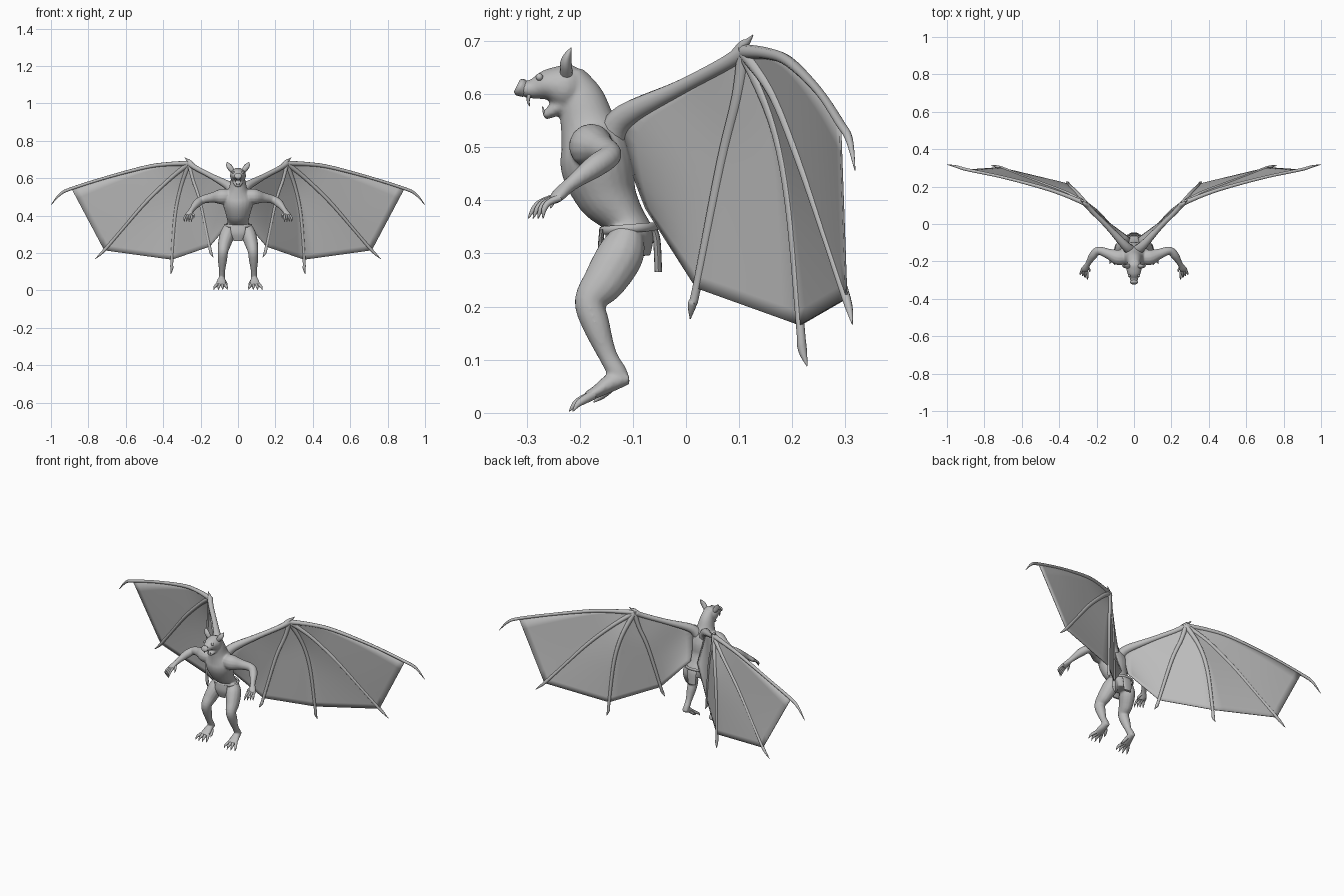
import bpy, bmesh, math
from mathutils import Vector

if "Cube" in bpy.data.objects:
    bpy.data.objects.remove(bpy.data.objects["Cube"])

grey = bpy.data.materials.new("plain grey")
grey.diffuse_color = (0.5, 0.5, 0.5, 1)
grey.use_nodes = True
grey.node_tree.nodes["Principled BSDF"].inputs["Base Color"].default_value = grey.diffuse_color


def spline(pts, n=6):
    """Catmull-Rom through tuples of any length."""
    out = []
    for i in range(len(pts) - 1):
        a, b, c, d = (pts[max(i - 1, 0)], pts[i], pts[i + 1], pts[min(i + 2, len(pts) - 1)])
        for k in range(n):
            t = k / n
            out.append([0.5 * (2 * q + (r - p) * t + (2 * p - 5 * q + 4 * r - s) * t * t
                               + (3 * q - p - 3 * r + s) * t ** 3)
                        for p, q, r, s in zip(a, b, c, d)])
    out.append(list(pts[-1]))
    return out


def tube(bm, pts, sides=14, both=False, up=(1, 0, 0), n=5):
    """Closed tube; points are (x, y, z, radius) or (x, y, z, radius along 'up', other radius)."""
    pts = [p if len(p) == 5 else (*p, p[3]) for p in pts]
    for s in ((1, -1) if both else (1,)):
        path = spline(pts, n)
        pos = [Vector((s * p[0], p[1], p[2])) for p in path]
        rings = []
        for i, p in enumerate(path):
            t = (pos[min(i + 1, len(pos) - 1)] - pos[max(i - 1, 0)]).normalized()
            u = Vector((s * up[0], up[1], up[2]))
            u = (u - t * u.dot(t)).normalized()
            v = t.cross(u)
            ru, rv = max(p[3], 0.0008), max(p[4], 0.0008)
            rings.append([bm.verts.new(pos[i] + u * ru * math.cos(a) + v * rv * math.sin(a))
                          for a in (2 * math.pi * k / sides for k in range(sides))])
        for r, q in zip(rings, rings[1:]):
            for k in range(sides):
                bm.faces.new((r[k], r[(k + 1) % sides], q[(k + 1) % sides], q[k]))
        bm.faces.new(rings[0][::-1])
        bm.faces.new(rings[-1])


def finish(name, bm, angle=50):
    bmesh.ops.recalc_face_normals(bm, faces=bm.faces)
    me = bpy.data.meshes.new(name)
    bm.to_mesh(me)
    bm.free()
    me.materials.append(grey)
    me.shade_smooth()
    me.set_sharp_from_angle(angle=math.radians(angle))
    ob = bpy.data.objects.new(name, me)
    bpy.context.collection.objects.link(ob)
    return ob


# Body: torso, neck, head, jaw, arms and legs fused by a voxel remesh
bm = bmesh.new()
tube(bm, [(0, -.215, .64, .028, .022), (0, -.198, .595, .038, .042), (0, -.185, .545, .05, .052),
          (0, -.172, .50, .08, .065), (0, -.165, .46, .08, .069), (0, -.148, .41, .066, .058),
          (0, -.117, .365, .056, .04), (0, -.107, .335, .064, .046), (0, -.105, .295, .045, .038)], 24)
tube(bm, [(0, -.185, .61, .022, .025), (0, -.222, .613, .042, .043), (0, -.258, .617, .037, .031),
          (0, -.287, .61, .024, .019), (0, -.308, .61, .019, .015)], 20)
tube(bm, [(0, -.22, .59, .032, .022), (0, -.25, .569, .023, .013), (0, -.268, .559, .012, .008)])
tube(bm, [(.04, -.175, .502, .036), (.085, -.178, .502, .042), (.135, -.16, .497, .028),
          (.19, -.143, .485, .022), (.22, -.17, .465, .022), (.247, -.215, .432, .014),
          (.262, -.24, .41, .012, .02), (.265, -.252, .398, .009, .018)], both=True, up=(0, 0, 1))
tube(bm, [(.045, -.108, .34, .03), (.057, -.122, .30, .04, .044), (.072, -.152, .25, .035, .041),
          (.08, -.18, .21, .028, .03), (.083, -.169, .165, .025, .026), (.085, -.148, .11, .017, .018),
          (.086, -.128, .075, .017, .018), (.086, -.114, .06, .013, .011)], both=True)
tube(bm, [(.086, -.108, .066, .014, .012), (.088, -.14, .057, .021, .017),
          (.09, -.168, .04, .027, .012), (.092, -.188, .03, .028, .009)], both=True)
body = finish("body", bm)
m = body.modifiers.new("fuse", 'REMESH')
m.mode, m.voxel_size, m.use_smooth_shade = 'VOXEL', 0.0045, True
m = body.modifiers.new("soften", 'SMOOTH')
m.factor, m.iterations = 0.5, 3

# Fingers and toes with claws
bm = bmesh.new()
for k in range(4):
    f = (k - 1.5) / 1.5
    tube(bm, [(.264 + .012 * f, -.243 + .006 * f, .405, .007),
              (.266 + .017 * f, -.266 + .008 * f, .396, .006),
              (.268 + .019 * f, -.277 + .010 * f, .383, .005),
              (.268 + .019 * f, -.283 + .014 * f, .366, .001)], 8, True, n=3)
tube(bm, [(.25, -.225, .42, .007), (.238, -.245, .405, .006), (.236, -.255, .385, .001)], 8, True, n=3)
finish("fingers", bm)
bm = bmesh.new()
for k in range(4):
    f = (k - 1.5) / 1.5
    tube(bm, [(.09 + .018 * f, -.175, .034, .009), (.092 + .027 * f, -.197 + .006 * abs(f), .025, .008),
              (.093 + .033 * f, -.211 + .008 * abs(f), .017, .006),
              (.093 + .036 * f, -.223 + .01 * abs(f), .003, .001)], 8, True, n=3)
tube(bm, [(.072, -.14, .05, .009), (.062, -.158, .033, .007), (.058, -.174, .02, .001)], 8, True, n=3)
finish("toes", bm)

# Ears, snout plate, eyes, fangs
bm = bmesh.new()
tube(bm, [(.028, -.225, .638, .012, .012), (.043, -.226, .658, .015, .011),
          (.053, -.222, .674, .011, .007), (.058, -.216, .687, .001, .001)], 12, True)
finish("ears", bm)
bm = bmesh.new()
tube(bm, [(0, -.300, .607, .016, .014), (0, -.312, .613, .021, .017), (0, -.318, .616, .016, .013)], 16)
finish("snout", bm)
bm = bmesh.new()
for s in (1, -1):
    start = len(bm.verts)
    new = bmesh.ops.create_uvsphere(bm, u_segments=12, v_segments=8, radius=.007)["verts"]
    bmesh.ops.translate(bm, verts=new, vec=(s * .026, -.276, .632))
finish("eyes", bm)
bm = bmesh.new()
tube(bm, [(.013, -.294, .602, .004), (.013, -.297, .588, .003), (.012, -.294, .577, .0008)], 8, True)
tube(bm, [(.008, -.264, .56, .003), (.008, -.268, .568, .002), (.008, -.27, .577, .0008)], 8, True)
finish("fangs", bm)

# Belt and hanging cloths
bm = bmesh.new()
belt = [(.07 * math.cos(a), -.107 + .052 * math.sin(a), .347 + .004 * math.sin(a), .005, .008)
        for a in (2 * math.pi * k / 24 for k in range(25))]
rings = []
for x, y, z, rr, rz in belt[:-1]:
    d = Vector((x, y + .107, 0)).normalized()
    rings.append([bm.verts.new(Vector((x, y, z)) + d * rr * math.cos(b) + Vector((0, 0, rz * math.sin(b))))
                  for b in (2 * math.pi * k / 8 for k in range(8))])
for i, r in enumerate(rings):
    q = rings[(i + 1) % len(rings)]
    for k in range(8):
        bm.faces.new((r[k], r[(k + 1) % 8], q[(k + 1) % 8], q[k]))
finish("belt", bm)
bm = bmesh.new()
tube(bm, [(0, -.158, .345, .042, .005), (0, -.16, .305, .036, .005), (0, -.148, .265, .022, .004)], 16)
tube(bm, [(0, -.062, .35, .03, .006), (0, -.055, .325, .028, .007), (0, -.052, .265, .024, .007)], 16)
finish("loincloth", bm)

# Wing bones: arm plus four fingers fanning out from the wrist
W = (.26, .11, .68)
arm = [W, (.225, .07, .655), (.14, -.015, .61), (.05, -.112, .56), (.03, -.105, .47), (.022, -.075, .385)]
lead = [W, (.37, .155, .676), (.49, .195, .66), (.70, .25, .605), (.89, .29, .545), (.95, .307, .515), (1, .318, .457)]
outer = [W, (.36, .165, .60), (.49, .215, .475), (.62, .265, .325), (.715, .302, .215), (.765, .313, .167)]
middle = [W, (.305, .165, .55), (.335, .195, .40), (.353, .215, .165), (.354, .219, .12), (.36, .228, .088)]
inner = [W, (.24, .097, .595), (.20, .067, .47), (.152, .02, .235), (.146, .012, .205), (.132, .008, .177)]

bm = bmesh.new()
tube(bm, [(*p, r) for p, r in zip(arm[:4], (.016, .014, .015, .024))] + [(.02, -.14, .52, .03)],
     10, True, (0, 0, 1))
for bone, up in ((lead, (0, 0, 1)), (outer, (0, 1, 0)), (middle, (0, 1, 0)), (inner, (0, 1, 0))):
    rad = [.014, .011, .010, .008, .0085, .007, .001]
    rad = rad[:len(bone) - 1] + [.001]
    tube(bm, [(*p, r) for p, r in zip(bone, rad)], 10, True, up)
# wrist claw
tube(bm, [(.25, .10, .675, .016), (.262, .108, .692, .010), (.272, .116, .699, .006),
          (.285, .126, .711, .001)], 8, True)
finish("wing_bones", bm)


def resample(pts, n):
    d = [Vector(p) for p in spline(pts, 12)]
    acc = [0]
    for a, b in zip(d, d[1:]):
        acc.append(acc[-1] + (b - a).length)
    out, j = [], 0
    for k in range(n + 1):
        s = acc[-1] * k / n
        while j < len(d) - 2 and acc[j + 1] < s:
            j += 1
        out.append(d[j].lerp(d[j + 1], (s - acc[j]) / (acc[j + 1] - acc[j])))
    return out


# Wing membranes: straight skins stretched between neighbouring bones
bm = bmesh.new()
rails = [lead[:5], outer[:5], middle[:4], inner[:4], arm]
N, M = 20, 6
for s in (1, -1):
    for a, b in zip(rails, rails[1:]):
        A, B = resample(a, N), resample(b, N)
        grid = []
        for p, q in zip(A, B):
            row = [p.lerp(q, k / M) for k in range(M + 1)]
            grid.append([bm.verts.new((s * v.x, v.y, v.z)) for v in row])
        for r, q in zip(grid, grid[1:]):
            for k in range(M):
                bm.faces.new((r[k], r[k + 1], q[k + 1], q[k]))
bmesh.ops.remove_doubles(bm, verts=bm.verts, dist=.0005)
skin = finish("wing_membranes", bm)
m = skin.modifiers.new("thickness", 'SOLIDIFY')
m.thickness, m.offset = .004, 0
